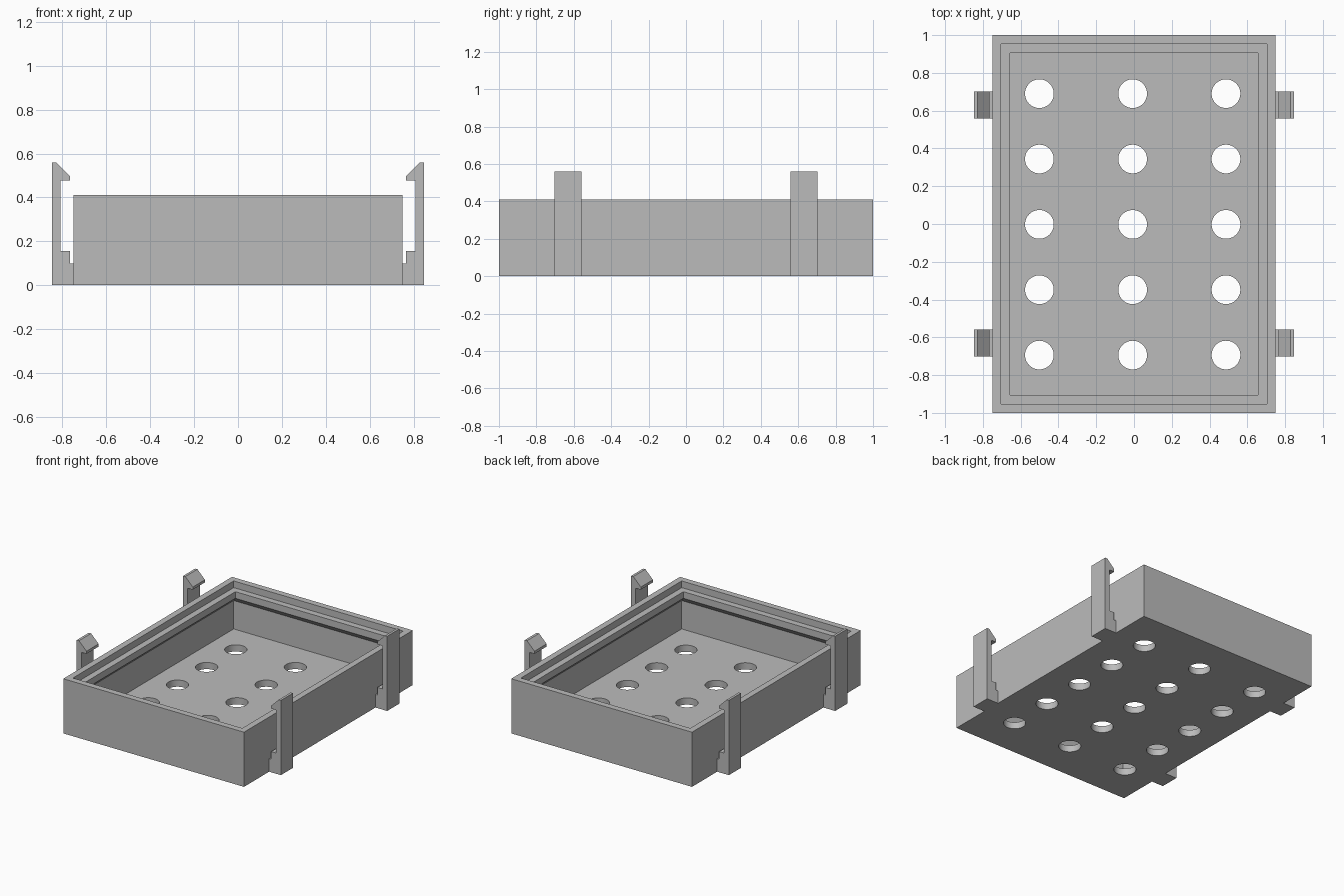
import bpy
import bmesh

cube = bpy.data.objects.get("Cube")
if cube:
    bpy.data.objects.remove(cube, do_unlink=True)

grey = bpy.data.materials.new("plain_grey")
grey.use_nodes = True
grey.diffuse_color = (0.5, 0.5, 0.5, 1)
grey.node_tree.nodes["Principled BSDF"].inputs["Base Color"].default_value = (0.5, 0.5, 0.5, 1)

HALF_X, HALF_Y, TOP = 0.75, 1.0, 0.41
WALL, FLOOR = 0.047, 0.05


def make_object(name, bm):
    bmesh.ops.recalc_face_normals(bm, faces=bm.faces)
    mesh = bpy.data.meshes.new(name)
    bm.to_mesh(mesh)
    bm.free()
    mesh.materials.append(grey)
    obj = bpy.data.objects.new(name, mesh)
    bpy.context.collection.objects.link(obj)
    return obj


def make_tray():
    # wall section as (inset, height): outside, rim, ledge, lip, undercut chamfer, floor
    section = [(0, 0), (0, TOP), (WALL, TOP), (WALL, 0.36), (2 * WALL, 0.36),
               (2 * WALL, 0.31), (WALL, 0.31 - WALL), (WALL, FLOOR)]
    bm = bmesh.new()
    rings = []
    for inset, z in section:
        x, y = HALF_X - inset, HALF_Y - inset
        rings.append([bm.verts.new((sx * x, sy * y, z))
                      for sx, sy in ((-1, -1), (1, -1), (1, 1), (-1, 1))])
    for low, high in zip(rings, rings[1:]):
        for i in range(4):
            j = (i + 1) % 4
            bm.faces.new((low[i], low[j], high[j], high[i]))
    bm.faces.new(rings[0])
    bm.faces.new(rings[-1])
    return make_object("tray", bm)


def make_hole_cutters():
    bm = bmesh.new()
    for col in range(-1, 2):
        for row in range(-2, 3):
            made = bmesh.ops.create_cone(bm, cap_ends=True, segments=48,
                                         radius1=0.076, radius2=0.076, depth=0.2)
            bmesh.ops.translate(bm, verts=made["verts"],
                                vec=(col * 0.494 - 0.007, row * 0.346 - 0.002, FLOOR / 2))
    return make_object("hole_cutters", bm)


def make_clip(name, side, y_mid):
    # hooked arm on a stepped foot, extruded along y
    profile = [(0.75, 0), (0.847, 0), (0.847, 0.56), (0.828, 0.56), (0.766, 0.498),
               (0.766, 0.478), (0.808, 0.478), (0.808, 0.155), (0.766, 0.155),
               (0.766, 0.098), (0.75, 0.098)]
    bm = bmesh.new()
    face = bm.faces.new([bm.verts.new((side * x, y_mid - 0.072, z)) for x, z in profile])
    made = bmesh.ops.extrude_face_region(bm, geom=[face])
    verts = [v for v in made["geom"] if isinstance(v, bmesh.types.BMVert)]
    bmesh.ops.translate(bm, verts=verts, vec=(0, 0.144, 0))
    return make_object(name, bm)


# tray with drain holes
tray = make_tray()
cutters = make_hole_cutters()
cutters.hide_render = True
cut = tray.modifiers.new("drain_holes", "BOOLEAN")
cut.operation = "DIFFERENCE"
cut.solver = "EXACT"
cut.object = cutters
bpy.ops.object.select_all(action="DESELECT")
bpy.context.view_layer.objects.active = tray
tray.select_set(True)
bpy.ops.object.modifier_apply(modifier=cut.name)
bpy.data.objects.remove(cutters, do_unlink=True)
bpy.ops.object.shade_smooth_by_angle()

# four snap clips
for side, side_name in ((1, "left"), (-1, "right")):
    for end, end_name in ((-1, "front"), (1, "back")):
        make_clip(f"{end_name}_{side_name}_clip", side, end * 0.63)
